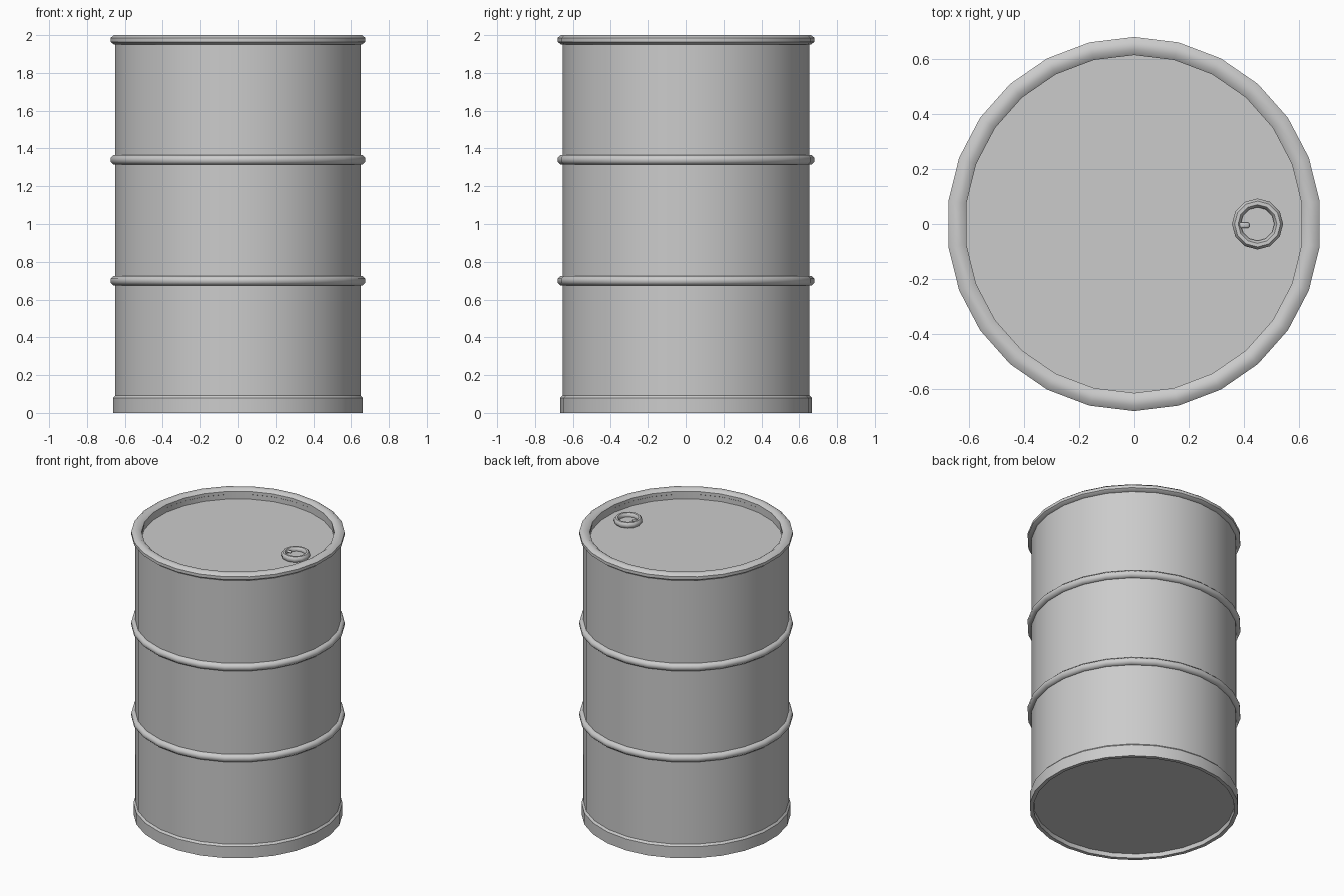
import bpy, bmesh, math
from mathutils import Vector

cube = bpy.data.objects.get("Cube")
if cube:
    bpy.data.objects.remove(cube)

SIDES = 26
steel = bpy.data.materials.new("grey steel")
steel.use_nodes = True
GREY = (0.6, 0.6, 0.6, 1)
steel.diffuse_color = GREY
steel.node_tree.nodes["Principled BSDF"].inputs["Base Color"].default_value = GREY


def finish(bm, name, location=(0, 0, 0), angle=50):
    bmesh.ops.recalc_face_normals(bm, faces=bm.faces)
    mesh = bpy.data.meshes.new(name)
    bm.to_mesh(mesh)
    bm.free()
    mesh.materials.append(steel)
    obj = bpy.data.objects.new(name, mesh)
    obj.location = location
    bpy.context.collection.objects.link(obj)
    bpy.ops.object.select_all(action='DESELECT')
    obj.select_set(True)
    bpy.context.view_layer.objects.active = obj
    bpy.ops.object.shade_smooth_by_angle(angle=math.radians(angle))
    return obj


def lathe(name, profile, sides=SIDES, closed=False, **options):
    """Spin (radius, z) points about z; an open profile gets flat end caps."""
    bm = bmesh.new()
    rings = []
    for r, z in profile:
        angles = [math.pi / 2 + math.tau * i / sides for i in range(sides)]
        rings.append([bm.verts.new((r * math.cos(a), r * math.sin(a), z)) for a in angles])
    pairs = list(zip(rings, rings[1:]))
    if closed:
        pairs.append((rings[-1], rings[0]))
    else:
        bm.faces.new(rings[0])
        bm.faces.new(rings[-1])
    for low, high in pairs:
        for i in range(sides):
            j = (i + 1) % sides
            bm.faces.new((low[i], low[j], high[j], high[i]))
    return finish(bm, name, **options)


def hoop(name, radius, z, half_width, half_height, sides=SIDES, **options):
    """Rounded ring with an eight-sided section."""
    section = []
    for i in range(8):
        a = math.tau * (i + 0.5) / 8
        section.append((radius + half_width * math.cos(a) / math.cos(math.pi / 8),
                        z + half_height * math.sin(a) / math.cos(math.pi / 8)))
    return lathe(name, section, sides, closed=True, **options)


# Drum wall with its recessed lid and recessed underside
lathe("drum_body", [(0.64, 0.03), (0.642, 0), (0.667, 0), (0.667, 0.08),
                    (0.655, 0.093), (0.655, 1.97), (0.618, 1.97), (0.618, 1.93)],
      angle=30)

# Top rim and the two rolling hoops
hoop("top_rim", 0.648, 1.975, 0.033, 0.025)
for name, z in (("upper_hoop", 1.34), ("lower_hoop", 0.70)):
    hoop(name, 0.654, z, 0.027, 0.025)

# Filler bung: collar ring, sunken plug and pull tab
BUNG = (0.45, 0, 1.93)
hoop("bung_collar", 0.077, 0.018, 0.016, 0.02, sides=12, location=BUNG)
lathe("bung_plug", [(0.07, 0), (0.07, 0.012)], sides=12, location=BUNG)

bm = bmesh.new()
bmesh.ops.create_cube(bm, size=1)
bmesh.ops.scale(bm, vec=Vector((0.04, 0.02, 0.012)), verts=bm.verts)
bmesh.ops.bevel(bm, geom=bm.edges[:], offset=0.004, segments=1, affect='EDGES')
finish(bm, "bung_tab", location=(0.4, -0.005, 1.956))
